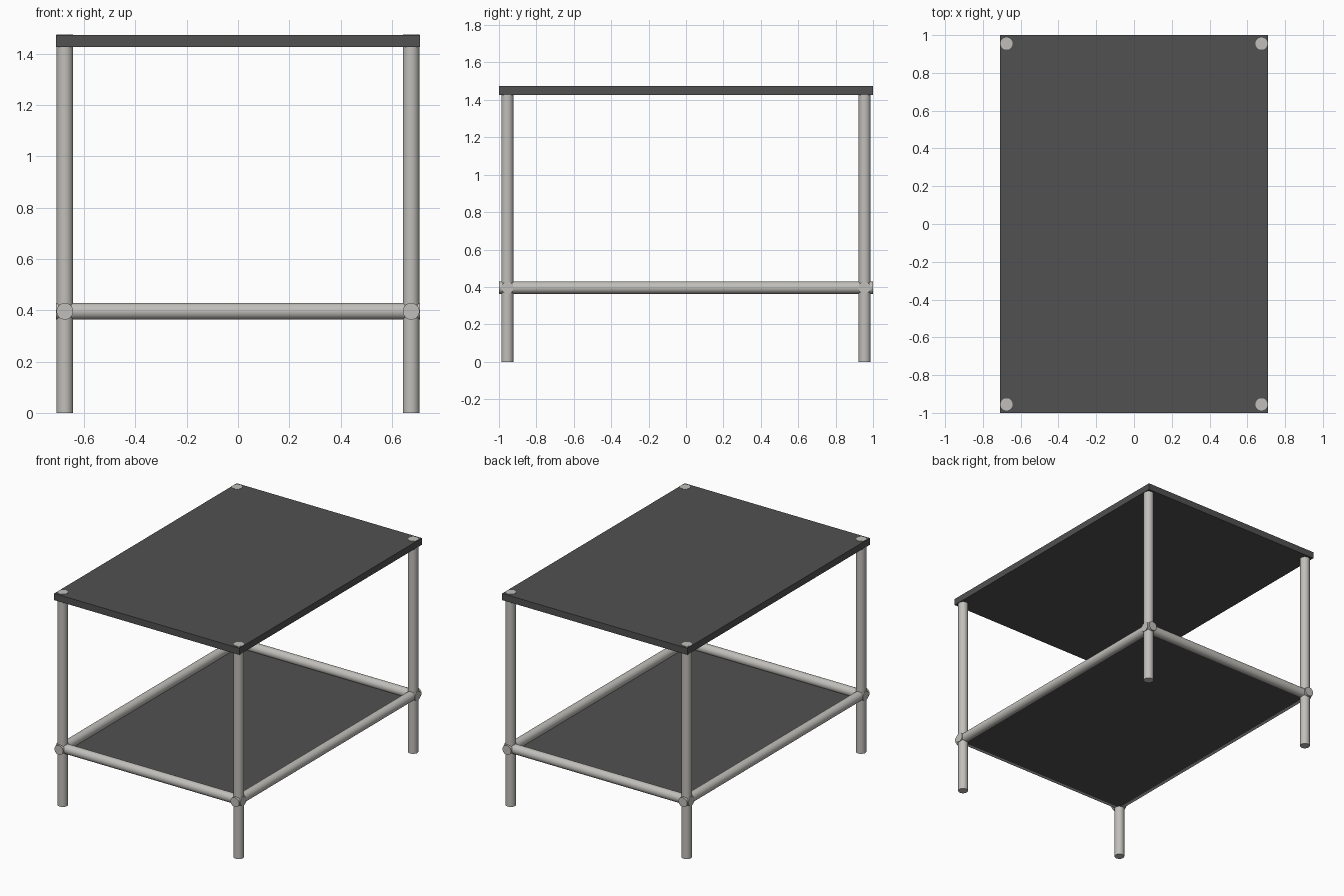
import bpy
import math

if "Cube" in bpy.data.objects:
    bpy.data.objects.remove(bpy.data.objects["Cube"])

LEG_X, LEG_Y = 0.675, 0.955   # leg centre lines
R = 0.0325                    # tube radius
RAIL_Z = 0.396                # height of the lower frame
TOP_Z = 1.475


def material(name, rgb):
    m = bpy.data.materials.new(name)
    m.diffuse_color = (*rgb, 1.0)
    m.use_nodes = True
    m.node_tree.nodes["Principled BSDF"].inputs["Base Color"].default_value = m.diffuse_color
    return m


metal = material("light grey metal", (0.53, 0.52, 0.49))
dark = material("dark grey board", (0.082, 0.082, 0.082))


def tube(name, length, loc, rot=(0, 0, 0)):
    bpy.ops.mesh.primitive_cylinder_add(vertices=32, radius=R, depth=length,
                                        location=loc, rotation=rot)
    ob = bpy.context.object
    ob.name = name
    ob.data.materials.append(metal)
    bpy.ops.object.shade_smooth_by_angle(angle=math.radians(40))


def board(name, sx, sy, z0, z1):
    bpy.ops.mesh.primitive_cube_add(size=1, location=(0, 0, (z0 + z1) / 2))
    ob = bpy.context.object
    ob.name = name
    ob.scale = (sx, sy, z1 - z0)
    bpy.ops.object.transform_apply(location=False, rotation=False, scale=True)
    ob.data.materials.append(dark)


# Four legs, their ends showing flush through the table top
for sx, side in ((-1, "left"), (1, "right")):
    for sy, end in ((-1, "front"), (1, "back")):
        tube(f"{end}_{side}_leg", TOP_Z, (sx * LEG_X, sy * LEG_Y, TOP_Z / 2))

# Lower frame rails, poking slightly past the legs
for s, side in ((-1, "left"), (1, "right")):
    tube(f"{side}_rail", 2.0, (s * LEG_X, 0, RAIL_Z), (math.pi / 2, 0, 0))
for s, end in ((-1, "front"), (1, "back")):
    tube(f"{end}_rail", 1.42, (0, s * LEG_Y, RAIL_Z), (0, math.pi / 2, 0))

# Table top and thin lower shelf resting at the bottom of the rails
board("table_top", 1.42, 2.0, 1.427, 1.473)
board("lower_shelf", 2 * LEG_X, 2 * LEG_Y, 0.365, 0.378)
